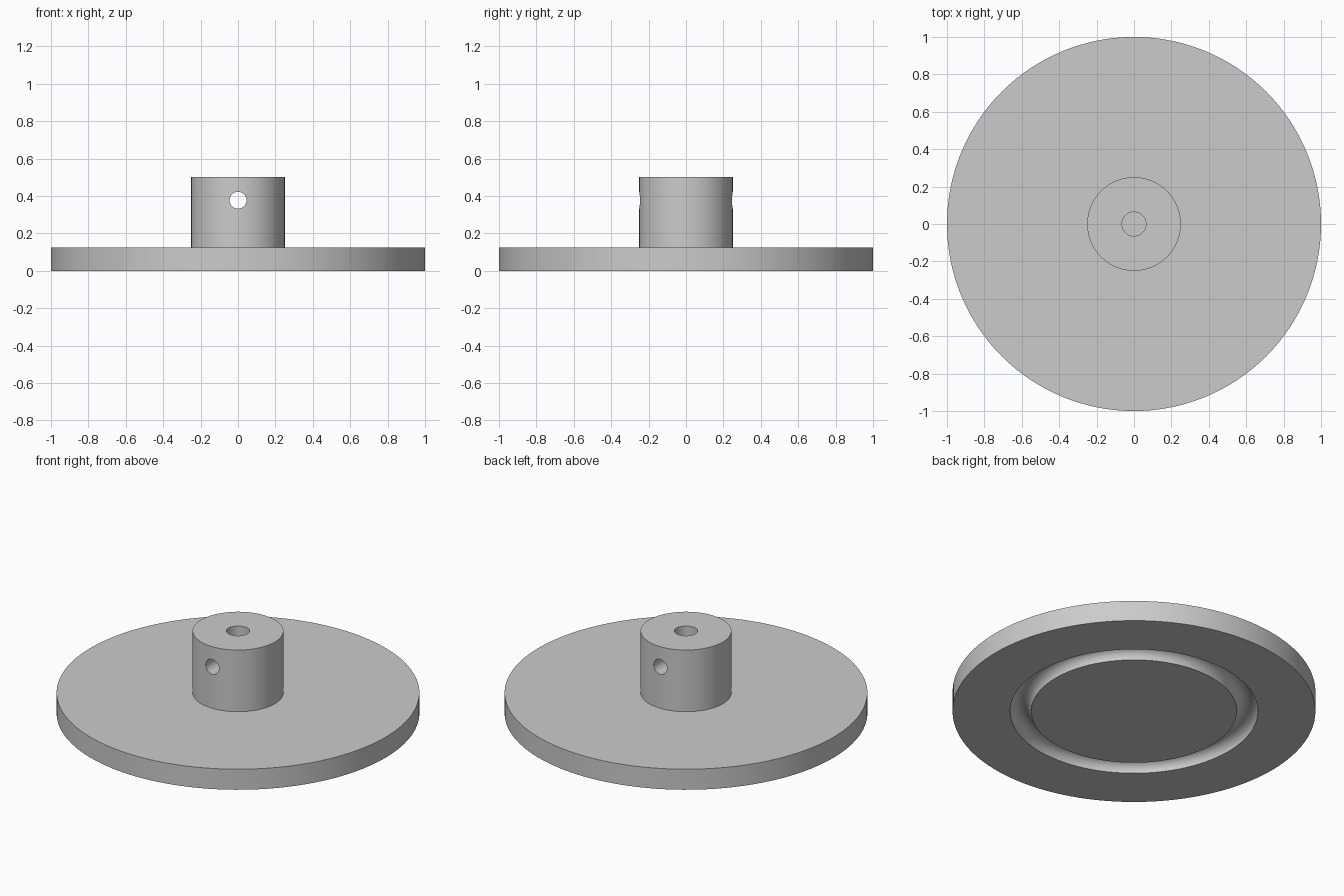
import bpy
import bmesh
from math import cos, sin, pi, radians
from mathutils import Vector

default = bpy.data.objects.get("Cube")
if default:
    bpy.data.objects.remove(default, do_unlink=True)

SEGMENTS = 128
FLANGE_R, FLANGE_TOP = 1.0, 0.125
HUB_R, HUB_TOP = 0.25, 0.5
BORE_R = 0.064
GROOVE_MID, GROOVE_R = 0.625, 0.058
PIN_R, PIN_Z = 0.045, 0.377

grey = bpy.data.materials.new("plain_grey")
grey.use_nodes = True
grey.diffuse_color = (0.6, 0.6, 0.6, 1)
grey.node_tree.nodes["Principled BSDF"].inputs["Base Color"].default_value = (0.6, 0.6, 0.6, 1)


def finish(bm, name):
    """Turn a bmesh into a grey object in the scene."""
    bmesh.ops.recalc_face_normals(bm, faces=bm.faces)
    mesh = bpy.data.meshes.new(name)
    bm.to_mesh(mesh)
    bm.free()
    mesh.materials.append(grey)
    obj = bpy.data.objects.new(name, mesh)
    bpy.context.collection.objects.link(obj)
    return obj


def lathe(name, profile):
    """Revolve an (r, z) profile about the z axis."""
    bm = bmesh.new()
    verts = [bm.verts.new((r, 0, z)) for r, z in profile]
    edges = [bm.edges.new(pair) for pair in zip(verts, verts[1:])]
    bmesh.ops.spin(bm, geom=verts + edges, cent=(0, 0, 0), axis=(0, 0, 1),
                   angle=2 * pi, steps=SEGMENTS)
    bmesh.ops.remove_doubles(bm, verts=bm.verts, dist=1e-4)
    return finish(bm, name)


# Flange and hub: blind bore, stepped outside, half-round ring groove underneath
steps = 16
groove = [(GROOVE_MID + GROOVE_R * cos(pi * i / steps), GROOVE_R * sin(pi * i / steps))
          for i in range(steps + 1)]
profile = [(0, FLANGE_TOP), (BORE_R, FLANGE_TOP), (BORE_R, HUB_TOP), (HUB_R, HUB_TOP),
           (HUB_R, FLANGE_TOP), (FLANGE_R, FLANGE_TOP), (FLANGE_R, 0)] + groove + [(0, 0)]
hub = lathe("flanged_hub", profile)

# Cross hole from front to back through the hub
bm = bmesh.new()
bmesh.ops.create_cone(bm, cap_ends=True, segments=48, radius1=PIN_R, radius2=PIN_R,
                      depth=3 * HUB_R)
cutter = finish(bm, "cross_hole_cutter")
cutter.location = Vector((0, 0, PIN_Z))
cutter.rotation_euler.x = radians(90)
cutter.hide_render = True

cut = hub.modifiers.new("cross_hole", "BOOLEAN")
cut.operation = "DIFFERENCE"
cut.solver = "EXACT"
cut.object = cutter

bpy.ops.object.select_all(action="DESELECT")
hub.select_set(True)
bpy.context.view_layer.objects.active = hub
bpy.ops.object.modifier_apply(modifier=cut.name)
bpy.data.objects.remove(cutter, do_unlink=True)

# Smooth round walls with crisp rims
bpy.ops.object.shade_smooth_by_angle(angle=radians(30))
